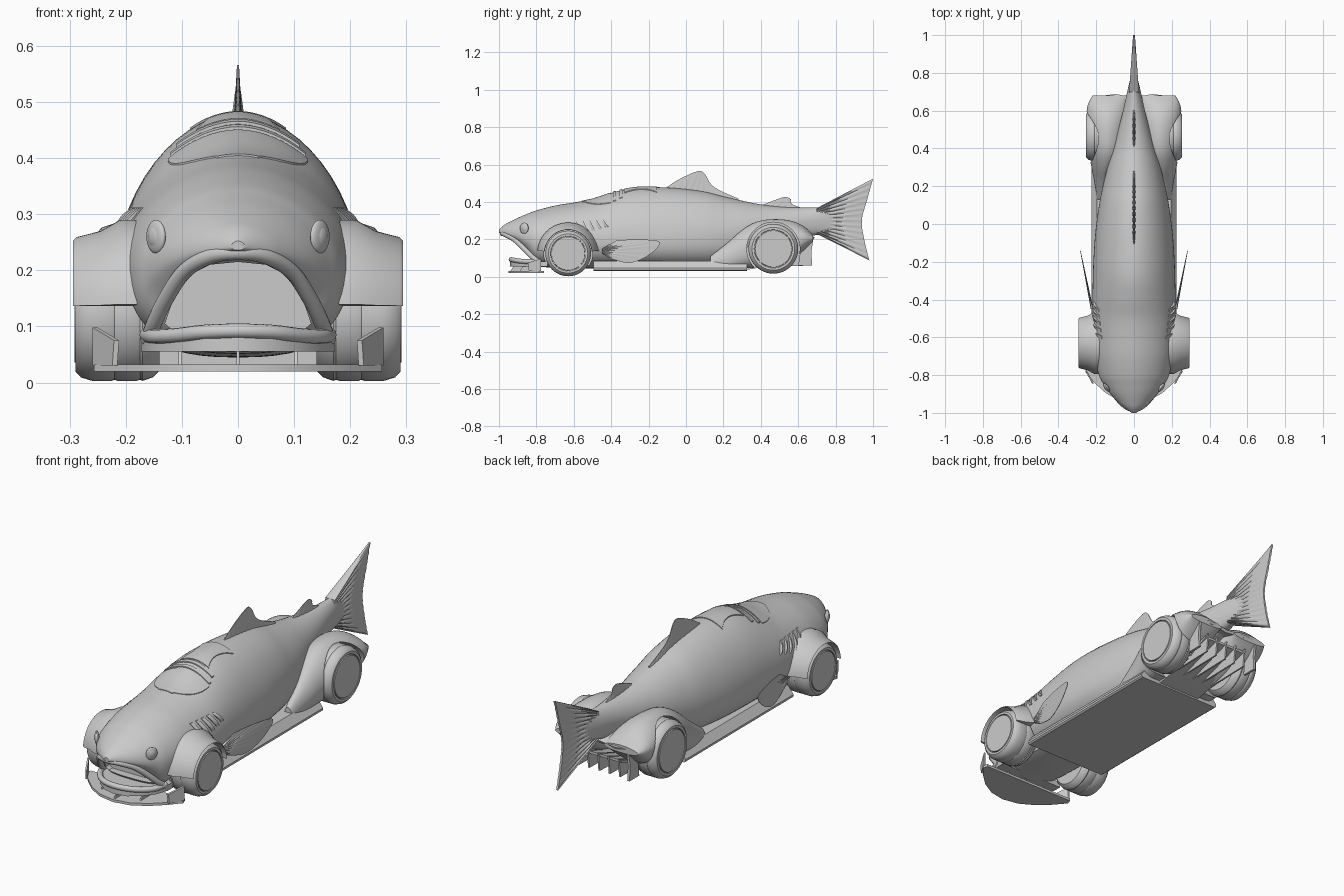
import bpy, bmesh
from math import sin, cos, pi, radians

if "Cube" in bpy.data.objects:
    bpy.data.objects.remove(bpy.data.objects["Cube"])


def loft(name, rings, angle=35, wrap=False):
    """Skin a list of equal rings, cap the ends."""
    bm = bmesh.new()
    vs = [[bm.verts.new(p) for p in r] for r in rings]
    n = len(rings[0])
    pairs = list(zip(vs, vs[1:])) + ([(vs[-1], vs[0])] if wrap else [])
    for a, b in pairs:
        for i in range(n):
            bm.faces.new((a[i], a[(i + 1) % n], b[(i + 1) % n], b[i]))
    if not wrap:
        bm.faces.new(vs[0])
        bm.faces.new(vs[-1])
    bmesh.ops.recalc_face_normals(bm, faces=bm.faces)
    me = bpy.data.meshes.new(name)
    bm.to_mesh(me)
    bm.free()
    ob = bpy.data.objects.new(name, me)
    bpy.context.collection.objects.link(ob)
    smooth(ob, angle)
    return ob


def smooth(ob, angle=35):
    bpy.ops.object.select_all(action='DESELECT')
    ob.select_set(True)
    bpy.context.view_layer.objects.active = ob
    bpy.ops.object.shade_smooth_by_angle(angle=radians(angle))


def cut(ob, cutter):
    mod = ob.modifiers.new("cut", 'BOOLEAN')
    mod.operation, mod.solver, mod.object = 'DIFFERENCE', 'EXACT', cutter
    bpy.context.view_layer.objects.active = ob
    bpy.ops.object.modifier_apply(modifier=mod.name)
    bpy.data.objects.remove(cutter)
    smooth(ob)


def sym(pts):
    return pts + [(-x, y) for x, y in reversed(pts) if x > 0]


def plate_z(name, pts, z0, z1):
    return loft(name, [[(x, y, z) for x, y in pts] for z in (z0, z1)])


def plate_x(name, pts, x0, x1):
    return loft(name, [[(x, y, z) for y, z in pts] for x in (x0, x1)])


def sample(pts, t):
    """Point at t in 0..1 along a list of tuples, smoothly interpolated."""
    f = t * (len(pts) - 1)
    i = min(int(f), len(pts) - 2)
    u = f - i
    a, b = pts[i], pts[i + 1]
    p, q = pts[max(i - 1, 0)], pts[min(i + 2, len(pts) - 1)]
    return tuple(((2 * u**3 - 3 * u**2 + 1) * B + (3 * u**2 - 2 * u**3) * C
                  + (u**3 - 2 * u**2 + u) * (C - A) / 2 + (u**3 - u**2) * (D - B) / 2)
                 for A, B, C, D in zip(p, a, b, q))


UP, LOW = 1.85, 2.5


def section(row, cx=0, n=56):
    y, top, bot, hw, zm = row
    out = []
    for k in range(n):
        c, s = cos(2 * pi * k / n), sin(2 * pi * k / n)
        e = 2 / (UP if s >= 0 else LOW)
        h = top - zm if s >= 0 else bot - zm
        out.append((cx + hw * abs(c)**e * (1 if c > 0 else -1), y, zm + h * abs(s)**e))
    return out


# Fish body: y, top, bottom, half width, height of widest point
BODY = [(-1, .252, .236, .012, .243), (-.975, .275, .226, .048, .238), (-.95, .29, .212, .078, .233),
        (-.9, .315, .178, .125, .222), (-.85, .336, .125, .16, .21), (-.8, .355, .06, .186, .2),
        (-.7, .381, .05, .207, .2), (-.6, .397, .045, .215, .2), (-.5, .416, .045, .219, .2),
        (-.4, .448, .045, .22, .2), (-.3, .473, .045, .218, .2), (-.2, .48, .045, .215, .2),
        (-.05, .474, .045, .205, .2), (.1, .455, .05, .185, .21), (.2, .43, .06, .165, .22),
        (.3, .407, .085, .14, .24), (.4, .387, .125, .11, .26), (.5, .375, .165, .083, .275),
        (.6, .37, .2, .058, .29), (.7, .37, .224, .036, .3), (.82, .375, .23, .008, .3)]
ROWS = [sample(BODY, i / 100) for i in range(101)]


def row_at(y):
    return min(ROWS, key=lambda r: abs(r[0] - y))


def side_x(y, z):
    _, top, bot, hw, zm = row_at(y)
    t, e = ((z - zm) / (top - zm), UP) if z > zm else ((zm - z) / (zm - bot), LOW)
    return hw * max(0, 1 - t**e)**(1 / e)


def top_z(x, y):
    i = next(k for k, r in enumerate(ROWS) if r[0] > y)
    a, b = ROWS[i - 1], ROWS[i]
    u = (y - a[0]) / (b[0] - a[0])
    _, top, _, hw, zm = [p + (q - p) * u for p, q in zip(a, b)]
    return zm + (top - zm) * max(0, 1 - (abs(x) / hw)**UP)**(1 / UP)


body = loft("fish_body", [section(r) for r in ROWS])

# Open mouth
arch = sym([(0, .215), (.05, .21), (.09, .19), (.115, .15), (.13, .105), (.115, .092)])
cut(body, loft("mouth_cutter", [[(x, y, z) for x, z in arch] for y in (-1.1, -.79)]))

WHEELS = {"front": (-.63, .125, .122, .14, .29), "rear": (.467, .15, .133, .13, .253)}


def disc(x, y, z, r, n=48):
    return [(x, y + r * cos(2 * pi * k / n), z + r * sin(2 * pi * k / n)) for k in range(n)]


def well(s, key, gap):
    y, z, r, x0, x1 = WHEELS[key]
    return loft("well_cutter", [disc(s * (x0 - .015), y, z, r + gap), disc(s * .45, y, z, r + gap)])


# Rear fender rows: y, top, bottom, half width, widest height, centre x
FENDER = [(.13, .11, .04, .02, .07, .175), (.22, .18, .04, .045, .1, .165), (.3, .25, .045, .075, .14, .15),
          (.38, .295, .05, .1, .17, .14), (.47, .308, .06, .112, .18, .14), (.56, .3, .09, .113, .2, .14),
          (.63, .27, .14, .105, .21, .14), (.68, .225, .19, .09, .205, .13)]

for s, side in ((1, "left"), (-1, "right")):
    cut(body, well(s, "front", .008))
    fender = loft("rear_fender_" + side,
                  [section(r[:5], s * r[5], 40) for r in (sample(FENDER, i / 30) for i in range(31))])
    cut(fender, well(s, "rear", .009))

    # Wheels: lathed tyre with a flat disc cover
    for key, (y, z, r, x0, x1) in WHEELS.items():
        prof = [(0, .6), (0, .85), (.012, .95), (.03, 1), (.035, .985), (.04, 1), (.075, 1), (.08, .985),
                (.085, 1), (x1 - x0 - .03, 1), (x1 - x0 - .01, .95), (x1 - x0, .86), (x1 - x0, .77),
                (x1 - x0 - .006, .76), (x1 - x0 - .006, .74), (x1 - x0 + .001, .73), (x1 - x0 + .001, .3)]
        loft(f"{key}_wheel_{side}", [disc(s * (x0 + dx), y, z, r * k) for dx, k in prof])

    # Front wheel arch lip
    y, z = WHEELS["front"][:2]
    prof = [(.18, .13), (.285, .126), (.294, .128), (.288, .134), (.245, .145), (.21, .165), (.18, .165)]
    loft("front_arch_" + side, [[(s * x, y + r * cos(a), z + r * sin(a)) for x, r in prof]
                                for a in (radians(5 + 170 * i / 30) for i in range(31))])

    # Eye with a raised socket ring
    for name, rad, bulge in (("eye_socket_", .03, .6), ("eye_", .022, 1)):
        bpy.ops.mesh.primitive_uv_sphere_add(segments=24, ring_count=12, radius=rad,
                                             location=(s * .146, -.865, .26))
        ob = bpy.context.object
        ob.name = name + side
        ob.scale = (.55 * bulge, .9, 1)
        ob.rotation_euler = (0, 0, s * -.6)
        smooth(ob)

    # Gill slats following the flank
    for i in range(5):
        rings = []
        for k in range(9):
            t = k / 8
            gy, gz = -.6 + .036 * i + .035 * t, .312 - (.085 - .009 * i) * t
            gx, h = side_x(gy, gz), .014 * sin(pi * (.1 + .8 * t))
            rings.append([(s * (gx - .01), gy - .009, gz), (s * (gx + h * .3), gy - .009, gz),
                          (s * (gx + h), gy + .009, gz), (s * (gx - .01), gy + .009, gz)])
        loft(f"gill_slat_{side}_{i + 1}", rings)


# Fins: thin lofts with ribbed rays from a root line to a tip line
def fin(name, root, tip, thick, place, rays=40, steps=6):
    rings = []
    for k in range(rays + 1):
        a, b = sample(root, k / rays), sample(tip, k / rays)
        ring = []
        for d in (1, -1):
            part = []
            for j in range(steps + 1):
                u = j / steps
                w = thick * (1 - .8 * u) * (1 if k % 3 else .65)
                part.append(place(a[0] + (b[0] - a[0]) * u, a[1] + (b[1] - a[1]) * u, d * w))
            ring += part[::d]
        rings.append(ring)
    return loft(name, rings, 50)


def upright(y, z, w):
    return (w, y, z)


fin("dorsal_fin", [(-.11, .46), (.28, .4)],
    [(-.11, .475), (-.03, .525), (.065, .565), (.1, .55), (.13, .5), (.175, .465), (.28, .418)], .009, upright)
fin("adipose_fin", [(.41, .375), (.61, .36)],
    [(.41, .385), (.48, .412), (.53, .427), (.56, .415), (.565, .39), (.61, .372)], .008, upright, 20)
fin("tail_fin", [(.7, .368), (.69, .3), (.7, .23)],
    [(1, .525), (.968, .41), (.94, .3), (.955, .19), (.98, .088)], .026, upright)
for s, side in ((1, "left"), (-1, "right")):
    fin("pectoral_fin_" + side, [(-.45, .15), (-.45, .125)],
        [(-.37, .195), (-.25, .2), (-.14, .185), (-.2, .115), (-.3, .075), (-.4, .095)], .007,
        lambda y, z, w: (s * (.222 + .2 * (y + .45) + w), y, z), 30)


# Windscreen and roof panels laid on the back
def panel(name, y0, y1, width, h=.004, n=16):
    rings = []
    for i in range(n + 1):
        y = y0 + (y1 - y0) * i / n
        xs = [width(i / n) * (2 * k / 16 - 1) for k in range(17)]
        rings.append([(x, y, top_z(x, y) + h) for x in xs] + [(x, y, top_z(x, y) - .01) for x in xs[::-1]])
    return loft(name, rings)


panel("windscreen", -.555, -.4, lambda t: .125 * max(.08, 1 - (1 - t)**2)**.5, .003)
panel("roof_rib_front", -.39, -.375, lambda t: .12, .005, 2)
panel("roof_rib_rear", -.355, -.34, lambda t: .11, .005, 2)
panel("roof_scoop", -.33, -.155, lambda t: .055 + .025 * abs(2 * t - .9)**2, .004)


# Lips around the mouth
def tube(name, pts, r):
    cu = bpy.data.curves.new(name, 'CURVE')
    cu.dimensions, cu.bevel_depth, cu.bevel_resolution, cu.use_fill_caps = '3D', r, 4, True
    full = [(-x, y, z) for x, y, z in reversed(pts[1:])] + pts
    dense = [sample(full, i / 60) for i in range(61)]
    sp = cu.splines.new('POLY')
    sp.points.add(60)
    for p, c in zip(sp.points, dense):
        p.co = (*c, 1)
    ob = bpy.data.objects.new(name, cu)
    bpy.context.collection.objects.link(ob)
    smooth_ob = ob
    bpy.ops.object.select_all(action='DESELECT')
    ob.select_set(True)
    bpy.context.view_layer.objects.active = ob
    bpy.ops.object.convert(target='MESH')
    smooth(smooth_ob, 60)


tube("upper_lip", [(0, -.982, .232), (.05, -.962, .225), (.095, -.915, .198), (.128, -.865, .15),
                   (.15, -.82, .105), (.16, -.78, .075)], .014)
tube("lower_lip", [(0, -.935, .092), (.06, -.922, .09), (.11, -.885, .084), (.148, -.835, .082),
                   (.163, -.78, .085)], .013)
plate_z("lower_jaw", sym([(0, -.94), (.06, -.927), (.11, -.89), (.15, -.84), (.172, -.78), (.172, -.74)]), .055, .083)

# Front splitter, end plates and struts
plate_z("front_splitter", sym([(0, -.95), (.08, -.935), (.15, -.895), (.21, -.84), (.257, -.785), (.25, -.76)]),
        .02, .032)
for s, side in ((1, "left"), (-1, "right")):
    loft("splitter_end_" + side, [[(s * (x + d), y, z) for x, y, z in
         ((.215, -.84, .03), (.212, -.845, .075), (.25, -.775, .098), (.25, -.775, .03))] for d in (0, .009)])
    plate_x("splitter_strut_" + side, [(-.89, .03), (-.87, .06), (-.78, .06), (-.78, .03)], s * .1, s * .106)
plate_x("splitter_strut_middle", [(-.94, .03), (-.92, .06), (-.78, .06), (-.78, .03)], -.003, .003)

# Flat floor with sloping sills
loft("floor", [[(x, y, z) for x, y in sym([(k, -.495), (k, .325)])]
               for k, z in ((.218, .03), (.226, .036), (.226, .046), (.195, .085))])

# Rear diffuser ramp, fins, end plates and ducktail
loft("diffuser_ramp", [[(x, y, z), (-x, y, z), (-x, y, z + .012), (x, y, z + .012)]
                       for x, y, z in ((.115, .3, .033), (.115, .45, .06), (.12, .66, .13))])
for i in range(5):
    x = (i - 2) * .055
    plate_x(f"diffuser_fin_{i + 1}", [(.42, .055), (.66, .06), (.67, .15), (.45, .07)], x - .004, x + .004)
for s, side in ((1, "left"), (-1, "right")):
    plate_x("diffuser_end_" + side, [(.6, .06), (.675, .06), (.67, .13), (.68, .2), (.62, .2)], s * .16, s * .172)
loft("ducktail", [[(x, .6, .215), (x, e, .2), (x, e + .006, .212), (x, .6, .25)] for x, e in
                  ((-.215, .64), (-.19, .67), (-.1, .682), (0, .665), (.1, .682), (.19, .67), (.215, .64))])
